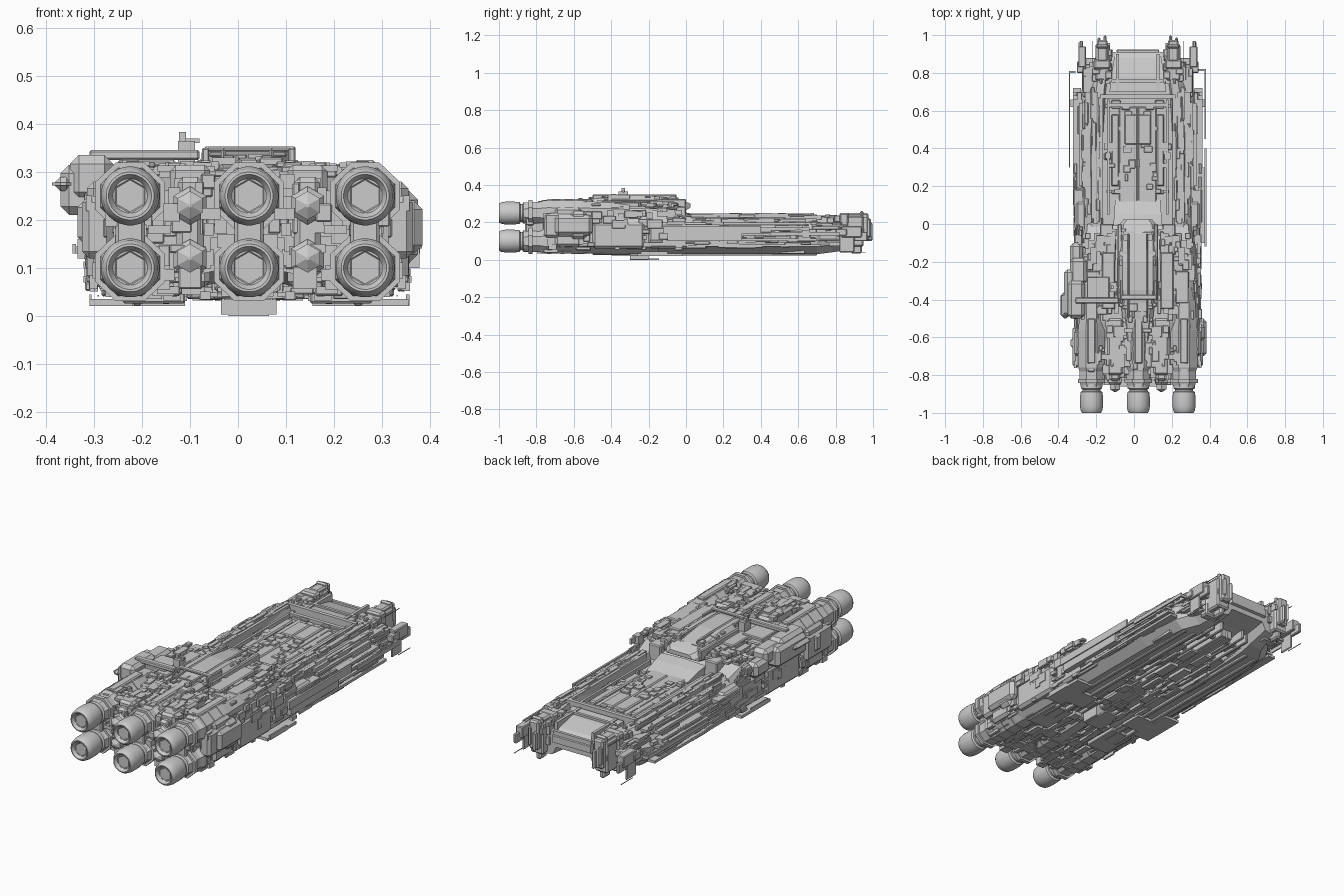
import bpy, bmesh, math, random
from mathutils import Matrix
random.seed(7)
CX = 0.02  # the ship's long axis sits slightly right of x = 0


def finish(name, bm, smooth=False):
    bmesh.ops.recalc_face_normals(bm, faces=bm.faces[:])
    me = bpy.data.meshes.new(name)
    bm.to_mesh(me)
    bm.free()
    ob = bpy.data.objects.new(name, me)
    bpy.context.collection.objects.link(ob)
    if smooth:
        bpy.ops.object.select_all(action='DESELECT')
        ob.select_set(True)
        bpy.context.view_layer.objects.active = ob
        bpy.ops.object.shade_smooth_by_angle(angle=math.radians(35))
    return ob


def add_box(bm, x0, x1, y0, y1, z0, z1, bev=0):
    m = Matrix.Translation(((x0 + x1) / 2, (y0 + y1) / 2, (z0 + z1) / 2)) @ Matrix.Diagonal((x1 - x0, y1 - y0, z1 - z0, 1))
    r = bmesh.ops.create_cube(bm, size=1, matrix=m)
    if bev:
        es = list({e for v in r['verts'] for e in v.link_edges})
        bmesh.ops.bevel(bm, geom=es, offset=bev, segments=1, affect='EDGES')


def boxes(name, items, bev=0, mirror=False):
    """items: (x0,x1,y0,y1,z0,z1); mirrored ones are measured from the axis"""
    bm = bmesh.new()
    for x0, x1, *r in items:
        if mirror:
            add_box(bm, CX + x0, CX + x1, *r, bev)
            add_box(bm, CX - x1, CX - x0, *r, bev)
        else:
            add_box(bm, x0, x1, *r, bev)
    return finish(name, bm)


def loft(name, sections):
    """sections: (y, half profile [(dx,z)] from bottom centre to top centre)"""
    bm = bmesh.new()
    rings = []
    for y, prof in sections:
        full = prof + [(-x, z) for x, z in reversed(prof) if x > 0]
        rings.append([bm.verts.new((CX + x, y, z)) for x, z in full])
    n = len(rings[0])
    for a, b in zip(rings, rings[1:]):
        for i in range(n):
            bm.faces.new((a[i], a[(i + 1) % n], b[(i + 1) % n], b[i]))
    bm.faces.new(rings[0])
    bm.faces.new(rings[-1])
    return finish(name, bm)


def lathe(name, x, z, prof, n=24, smooth=True, sx=1.0):
    """profile of (y, radius) spun about an axis along y"""
    bm = bmesh.new()
    rings = [[bm.verts.new((x + sx * r * math.cos((k + .5) * math.tau / n), y, z + r * math.sin((k + .5) * math.tau / n)))
              for k in range(n)] for y, r in prof]
    for a, b in zip(rings, rings[1:]):
        for i in range(n):
            bm.faces.new((a[i], a[(i + 1) % n], b[(i + 1) % n], b[i]))
    bm.faces.new(rings[0])
    bm.faces.new(rings[-1])
    return finish(name, bm, smooth)


def scatter(name, n, xr, yr, zr, size, mirror=True):
    """random machinery blocks kept inside the given ranges; x from the axis"""
    bm = bmesh.new()
    for _ in range(n):
        lim = []
        for (a, b), (s0, s1) in zip((xr, yr, zr), size):
            s = min(random.uniform(s0, s1), b - a)
            c = random.uniform(a, b - s)
            lim += [c, c + s]
        for sgn in ((1, -1) if mirror else (1,)):
            xs = sorted((CX + sgn * lim[0], CX + sgn * lim[1]))
            add_box(bm, *xs, *lim[2:], 0.003 if random.random() < .4 else 0)
    return finish(name, bm)


# fore hull with sunken deck and hollow belly
fore = [(0, .085), (.13, .085), (.15, .04), (.27, .03), (.32, .07), (.33, .14), (.29, .19), (.24, .23), (.195, .235), (.185, .205), (0, .205)]
bow = [(0, .10), (.11, .10), (.13, .05), (.20, .04), (.25, .08), (.26, .14), (.23, .19), (.21, .225), (.17, .235), (.16, .205), (0, .20)]
tip = [(0, .11), (.10, .11), (.12, .07), (.17, .06), (.21, .09), (.215, .14), (.20, .19), (.18, .215), (.15, .22), (.14, .19), (0, .18)]
loft("fore_hull", [(-.15, fore), (.45, fore), (.7, [(x * .92, z) for x, z in fore]), (.78, bow), (.91, tip)])

# rear hull: core narrows between the engine rows
rear = [(0, .07), (.06, .07), (.14, .05), (.27, .035), (.31, .07), (.32, .2), (.28, .28), (.17, .295), (0, .295)]
neck = [(x * .98, z if z < .2 else z - .03) for x, z in rear]
aft = [(x * .88, .045 + z * .74) for x, z in rear]
loft("rear_hull", [(-.8, aft), (-.62, aft), (-.52, rear), (-.2, rear), (-.08, neck), (.0, [(x * .95, z if z < .2 else z - .06) for x, z in rear])])

# main engines: 3 columns by 2 rows
for i, ex in enumerate((-.225, CX + .003, .265)):
    for j, ez in enumerate((.25, .1)):
        lathe(f"engine_nozzle_{i}{j}", ex, ez, [(-.885, .05), (-.89, .058), (-.92, .0615), (-.965, .0615), (-.99, .057), (-1, .05),
              (-1, .045), (-.985, .036)], 28)
        lathe(f"engine_core_{i}{j}", ex, ez, [(-.96, .037), (-.988, .036), (-.975, .024), (-.965, .004)], 6, False)
        lathe(f"engine_neck_{i}{j}", ex, ez, [(-.8, .058), (-.87, .058), (-.875, .049), (-.89, .049), (-.91, .052)], 16)
        lathe(f"engine_nacelle_{i}{j}", ex, ez, [(-.3, .05), (-.42, .062), (-.5, .066), (-.56, .072), (-.76, .072), (-.78, .064), (-.84, .064), (-.87, .055)],
              8, False, 1.06)
        # clamp ribs around each nacelle
        for k, y in enumerate((-.82, -.72, -.65, -.58)):
            lathe(f"nacelle_rib_{i}{j}{k}", ex, ez, [(y, .066), (y, .075), (y - .022, .075), (y - .022, .066)], 8, False, 1.05)
    boxes(f"engine_spine_{i}", [(ex - .03, ex + .03, -.86, -.5, .06, .285), (ex - .022, ex + .022, -.74, -.5, .3, .325)], .006)

# auxiliary thrusters in the columns between the main engines
for i, ax in enumerate((-.1, .145)):
    boxes(f"thruster_column_{i}", [(ax - .042, ax + .042, -.8, -.5, .2, .315), (ax - .042, ax + .042, -.78, -.5, .06, .16),
                                   (ax - .028, ax + .028, -.83, -.78, .08, .29)], .012)
    for j, az in enumerate((.23, .12)):
        lathe(f"thruster_{i}{j}", ax, az, [(-.8, .04), (-.84, .04), (-.85, .03), (-.875, .03), (-.89, .004)], 6, False)

# rear flank armour and side blisters
boxes("rear_flanks", [(.28, .345, -.76, -.54, .12, .25), (.27, .335, -.7, -.56, .07, .28), (.29, .335, -.5, -.22, .06, .2),
                      (.27, .33, -.2, .12, .06, .2), (.3, .355, -.66, -.6, .15, .24)], .014, True)
boxes("right_blister", [(.33, .385, -.7, -.5, .13, .24), (.33, .375, -.62, -.53, .11, .26)], .018)
# hangar pod on the left flank
boxes("left_pod", [(-.35, -.26, -.5, -.3, .24, .335), (-.34, -.25, -.32, -.18, .24, .32), (-.37, -.29, -.49, -.24, .21, .315),
                   (-.388, -.34, -.5, -.36, .26, .29), (-.34, -.27, -.22, -.1, .2, .28)], .018)
boxes("left_roof_plate", [(-.31, -.08, -.42, -.39, .325, .346), (-.25, -.13, -.42, -.28, .29, .325)], .004)

# superstructure: tapering bridge block
def block(w, z0, z1):
    return [(0, z0), (w, z0), (w, z1 - .02), (w - .02, z1), (0, z1)]
loft("bridge", [(-.62, block(.07, .28, .31)), (-.46, block(.085, .28, .33)), (-.35, block(.1, .28, .345)), (-.2, block(.1, .27, .345)),
                (-.05, block(.1, .26, .325)), (.0, block(.095, .265, .31)), (.025, block(.075, .28, .3))])
boxes("bridge_rails", [(.085, .108, -.4, .0, .27, .325), (.045, .055, -.5, -.05, .32, .35), (.12, .19, -.45, -.15, .29, .318),
                       (.13, .2, -.14, .0, .22, .285), (.2, .27, -.42, -.25, .26, .31)], .005, True)
# arched hoop over the bridge roof
boxes("bridge_hoop", [(-.07, .12, -.4, -.375, .343, .353), (-.075, -.06, -.42, -.3, .3, .35), (.105, .12, -.42, -.3, .3, .35)], .003)
boxes("sensor_tower", [(-.125, -.09, -.36, -.31, .31, .365), (-.123, -.108, -.345, -.325, .36, .383), (-.11, -.08, -.34, -.33, .36, .37)])

# fore deck: frame, raised panels and cross bars
boxes("deck_frame", [(.185, .2, .03, .68, .2, .247), (.15, .162, .05, .66, .2, .228), (.0, .2, .665, .685, .2, .25),
                     (.0, .16, .62, .64, .2, .23), (.21, .235, .0, .7, .2, .242), (.25, .262, .05, .62, .17, .222)], 0, True)
boxes("deck_panels", [(.0, .1, .1, .62, .2, .217), (.0, .07, .42, .58, .2, .226), (.1, .14, .2, .58, .2, .222)], .006, True)
# sloped ramp from the bridge down to the deck
loft("deck_ramp", [(-.01, [(0, .2), (.13, .2), (.13, .25), (0, .255)]), (.05, [(0, .2), (.125, .2), (.125, .238), (0, .242)]),
                   (.13, [(0, .2), (.12, .2), (.12, .212), (0, .214)])])

# stacked long slats along the fore flanks
boxes("flank_slats", [(.3, .342, .1 + .03 * k, .72 - .02 * k, .07 + .03 * k, .083 + .03 * k) for k in range(4)] +
      [(.26, .31, .2, .64, .185, .2), (.24, .28, .15, .7, .208, .22), (.27, .335, -.02, .18, .1, .19)], 0, True)
# outrigger rails
boxes("outrigger_rails", [(-.345, -.338, .3, .81, .13, .15), (-.345, -.31, .8, .81, .13, .145), (-.335, -.27, .62, .66, .12, .16),
                          (.372, .38, .45, .82, .13, .15), (.34, .38, .81, .82, .13, .145), (.3, .375, .62, .66, .12, .16),
                          (.374, .384, -.12, .4, .14, .18), (.32, .378, -.1, .3, .1, .17)])

# bow prongs with docking clamps
boxes("bow_prongs", [(.15, .225, .76, .95, .07, .235), (.16, .215, .86, .975, .1, .25), (.165, .182, .96, .998, .1, .2),
                     (.198, .212, .96, .99, .12, .22), (.145, .235, .82, .87, .05, .25), (.155, .22, .93, .95, .08, .262),
                     (.17, .2, .88, .94, .035, .1)], .008, True)
# smooth sloped plate between the prongs
loft("bow_plate", [(.7, [(0, .12), (.15, .12), (.15, .235), (0, .235)]), (.78, [(0, .12), (.14, .12), (.14, .228), (0, .228)]),
                   (.88, [(0, .13), (.125, .13), (.125, .205), (0, .205)]), (.925, [(0, .14), (.11, .14), (.11, .175), (0, .175)])])
boxes("bow_plate_rims", [(.1, .115, .7, .9, .19, .238), (.0, .14, .75, .765, .2, .24), (.0, .11, .905, .92, .15, .2)], 0, True)
boxes("bow_pods", [(.275, .315, .83, .94, .12, .18), (.285, .322, .8, .86, .13, .165), (.29, .308, .9, .97, .1, .15),
                   (.2, .3, .84, .88, .14, .17), (.295, .305, .82, .9, .04, .14)], .004, True)

# underside: keel, long tubes, outer plates and ventral fin
boxes("belly_beams", [(.0, .035, -.8, .75, .05, .1), (.06, .075, -.5, .8, .05, .1), (.1, .115, -.5, .78, .05, .1),
                      (.16, .18, -.4, .7, .025, .06), (.22, .24, -.4, .7, .022, .06), (.13, .26, -.5, -.3, .026, .05)], .004, True)
boxes("belly_cross_ribs", [(.0, .15, y, y + .025, .06, .1) for y in (-.4, -.15, .1, .3, .5, .68)], 0, True)
boxes("belly_plates", [(-.31, -.22, -.26, -.02, .02, .035), (-.22, -.11, -.22, -.1, .02, .035), (-.31, -.305, -.24, -.1, .02, .045),
                       (.26, .355, -.26, -.02, .02, .035), (.155, .26, -.22, -.1, .02, .035), (.35, .358, -.24, -.1, .02, .045)])
boxes("ventral_fin", [(-.035, .08, -.3, -.2, .003, .07), (-.02, .065, -.3, -.145, 0, .008)])

# antenna whiskers at the bow
boxes("whiskers", [(.17, .173, .93, 1.0, .11, .113), (.24, .243, .84, .97, .225, .228), (.31, .313, .86, .96, .04, .043)], 0, True)

# surface machinery
L, M, S = (.04, .16), (.015, .05), (.008, .022)
scatter("fore_side_machinery", 130, (.295, .34), (-.1, .7), (.06, .185), (S, L, S))
scatter("fore_shoulder_machinery", 70, (.24, .3), (-.05, .72), (.18, .225), (S, L, S))
scatter("fore_edge_machinery", 50, (.19, .25), (.0, .76), (.215, .25), (S, L, S))
scatter("deck_machinery", 45, (.0, .18), (.14, .66), (.195, .226), (M, M, S))
scatter("bow_machinery", 60, (.13, .245), (.74, .96), (.06, .245), (M, M, M))
scatter("bow_edge_machinery", 30, (.22, .3), (.66, .86), (.07, .2), (M, L, S))
scatter("rear_deck_machinery", 110, (.1, .3), (-.52, -.02), (.255, .318), (M, (.02, .09), S))
scatter("bridge_machinery", 35, (.0, .1), (-.58, -.02), (.3, .342), (M, M, S))
scatter("rear_side_machinery", 130, (.29, .34), (-.78, 0), (.05, .27), (S, (.02, .1), M))
scatter("engine_top_machinery", 70, (.0, .3), (-.8, -.5), (.28, .325), (M, (.02, .08), S))
scatter("engine_bay_machinery", 70, (.0, .3), (-.86, -.74), (.05, .3), (M, M, M))
scatter("belly_machinery", 130, (.0, .28), (-.6, .72), (.03, .09), (M, L, S))
scatter("engine_belly_machinery", 50, (.0, .3), (-.8, -.5), (.032, .07), (M, (.02, .1), S))
